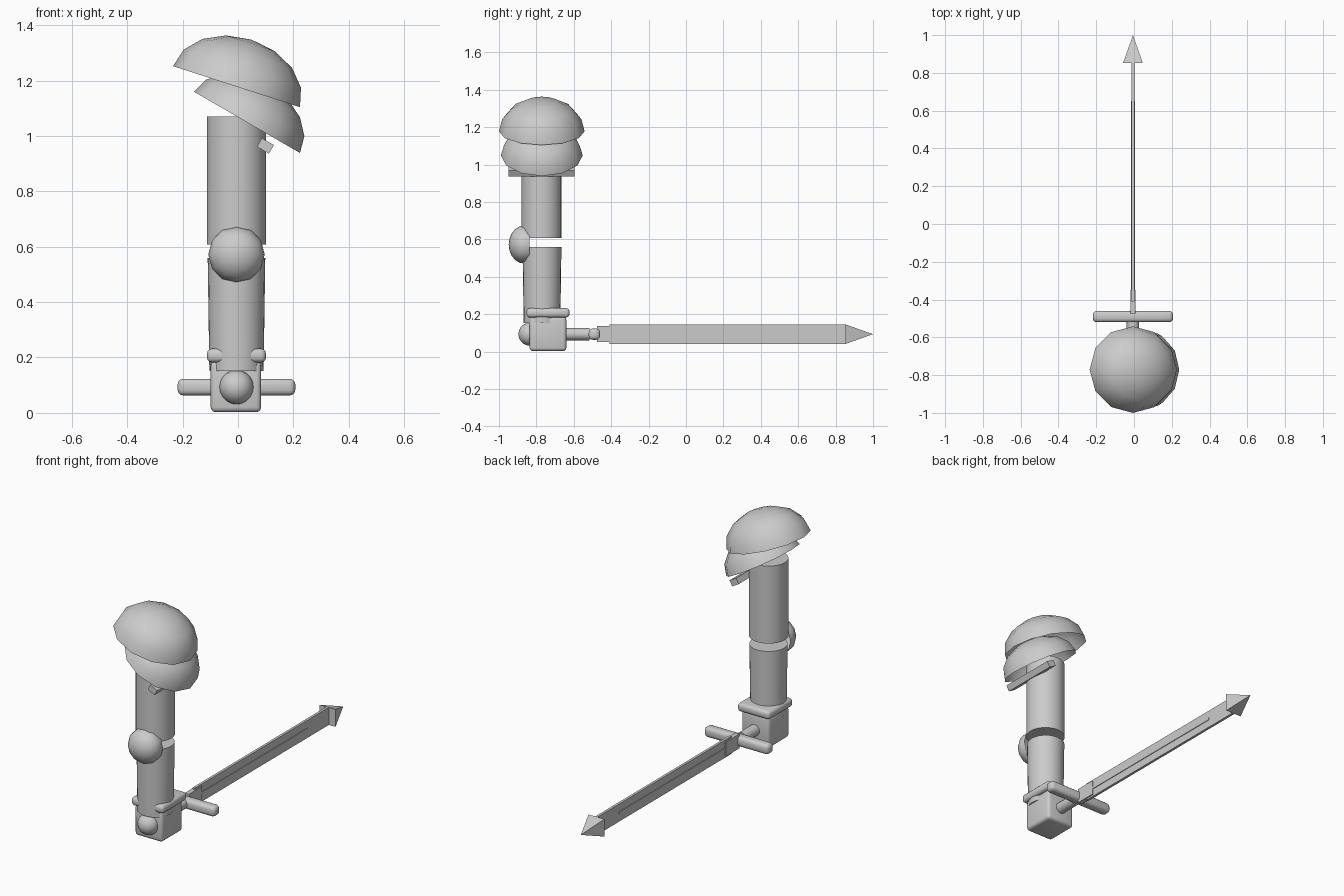
import bpy, bmesh, math
from mathutils import Matrix, Vector

if "Cube" in bpy.data.objects:
    bpy.data.objects.remove(bpy.data.objects["Cube"])

CX = -0.0055          # arm and sword axis in x
CY = -0.77            # arm axis in y
SZ = 0.093            # sword height

grey = bpy.data.materials.new("plain_grey")
grey.diffuse_color = (0.6, 0.6, 0.6, 1)
grey.use_nodes = True
grey.node_tree.nodes["Principled BSDF"].inputs["Base Color"].default_value = grey.diffuse_color


def finish(name, bm, matrix=Matrix(), angle=40):
    bm.transform(matrix)
    bmesh.ops.recalc_face_normals(bm, faces=bm.faces[:])
    mesh = bpy.data.meshes.new(name)
    bm.to_mesh(mesh)
    bm.free()
    mesh.materials.append(grey)
    for p in mesh.polygons:
        p.use_smooth = True
    mesh.set_sharp_from_angle(angle=math.radians(angle))
    ob = bpy.data.objects.new(name, mesh)
    bpy.context.collection.objects.link(ob)
    return ob


def box(name, centre, size, bevel=0.0, tilt=0.0):
    bm = bmesh.new()
    bmesh.ops.create_cube(bm, size=1)
    bm.transform(Matrix.Diagonal((*size, 1)))
    if bevel:
        bmesh.ops.bevel(bm, geom=bm.edges[:], offset=bevel, segments=3,
                        profile=0.5, affect='EDGES')
    return finish(name, bm, Matrix.Translation(centre) @ Matrix.Rotation(tilt, 4, 'Y'))


def cone(name, centre, r_low, r_high, length, sides, rot=Matrix()):
    bm = bmesh.new()
    bmesh.ops.create_cone(bm, cap_ends=True, segments=sides, radius1=r_low,
                          radius2=r_high, depth=length)
    return finish(name, bm, Matrix.Translation(centre) @ rot)


def dome(name, centre, radii, rot, sweep=90, rings=4, sides=12):
    """Open shell: part of a scaled sphere from its pole down to the sweep angle."""
    bm = bmesh.new()
    prev = None
    pole = bm.verts.new((0, 0, radii[2]))
    for i in range(1, rings + 1):
        t = math.radians(sweep) * i / rings
        ring = [bm.verts.new((radii[0] * math.sin(t) * math.cos(a),
                              radii[1] * math.sin(t) * math.sin(a),
                              radii[2] * math.cos(t)))
                for a in (math.tau * k / sides for k in range(sides))]
        for k in range(sides):
            n = (k + 1) % sides
            if prev:
                bm.faces.new((prev[k], ring[k], ring[n], prev[n]))
            else:
                bm.faces.new((pole, ring[k], ring[n]))
        prev = ring
    ob = finish(name, bm, Matrix.Translation(centre) @ rot)
    # make sure the shell faces outwards
    if ob.data.polygons[0].normal.dot(ob.data.polygons[0].center - Vector(centre)) < 0:
        ob.data.flip_normals()
    return ob


along_y = Matrix.Rotation(-math.pi / 2, 4, 'X')     # local z points to +y
along_front = Matrix.Rotation(math.pi / 2, 4, 'X')  # local z points to -y


def tilt_y(deg):
    return Matrix.Rotation(math.radians(deg), 4, 'Y')


# Arm
cone("upper_arm", (CX, -0.772, 0.839), 0.107, 0.107, 0.462, 24)
cone("forearm", (CX, CY, 0.356), 0.098, 0.104, 0.408, 24)
dome("elbow_pad", (CX, -0.864, 0.572), (0.102, 0.102, 0.084), along_front,
     sweep=108, rings=6)

# Shoulder plates and strap
dome("upper_shoulder_plate", (CX, -0.771, 1.178), (0.241, 0.229, 0.178), tilt_y(17.9))
dome("lower_shoulder_plate", (0.0325, -0.771, 1.049), (0.221, 0.219, 0.158), tilt_y(30))
box("shoulder_strap", (0.099, -0.772, 0.964), (0.05, 0.353, 0.036),
    tilt=math.radians(30))

# Hand and cuff
box("hand", (CX - 0.002, -0.738, 0.095), (0.182, 0.197, 0.185), bevel=0.018)
box("wrist_cuff", (CX, -0.738, 0.207), (0.213, 0.23, 0.05), bevel=0.018)

# Sword hilt
bm = bmesh.new()
bmesh.ops.create_uvsphere(bm, u_segments=12, v_segments=10, radius=0.062)
finish("pommel", bm, Matrix.Translation((CX, -0.834, SZ)))
cone("grip", (CX, -0.685, SZ), 0.033, 0.033, 0.34, 12, along_y)
box("crossguard", (CX, -0.49, SZ), (0.425, 0.06, 0.06), bevel=0.02)

# Blade
box("blade_base", (CX, -0.413, SZ), (0.028, 0.125, 0.086))
box("blade", (CX, 0.2215, SZ), (0.015, 1.263, 0.105))
box("blade_ridge", (CX, 0.145, SZ), (0.023, 1.01, 0.014))
cone("blade_tip", (CX, 0.9265, SZ), 0.0735, 0.0, 0.147, 4,
     along_y @ Matrix.Rotation(math.pi / 4, 4, 'Z'))
